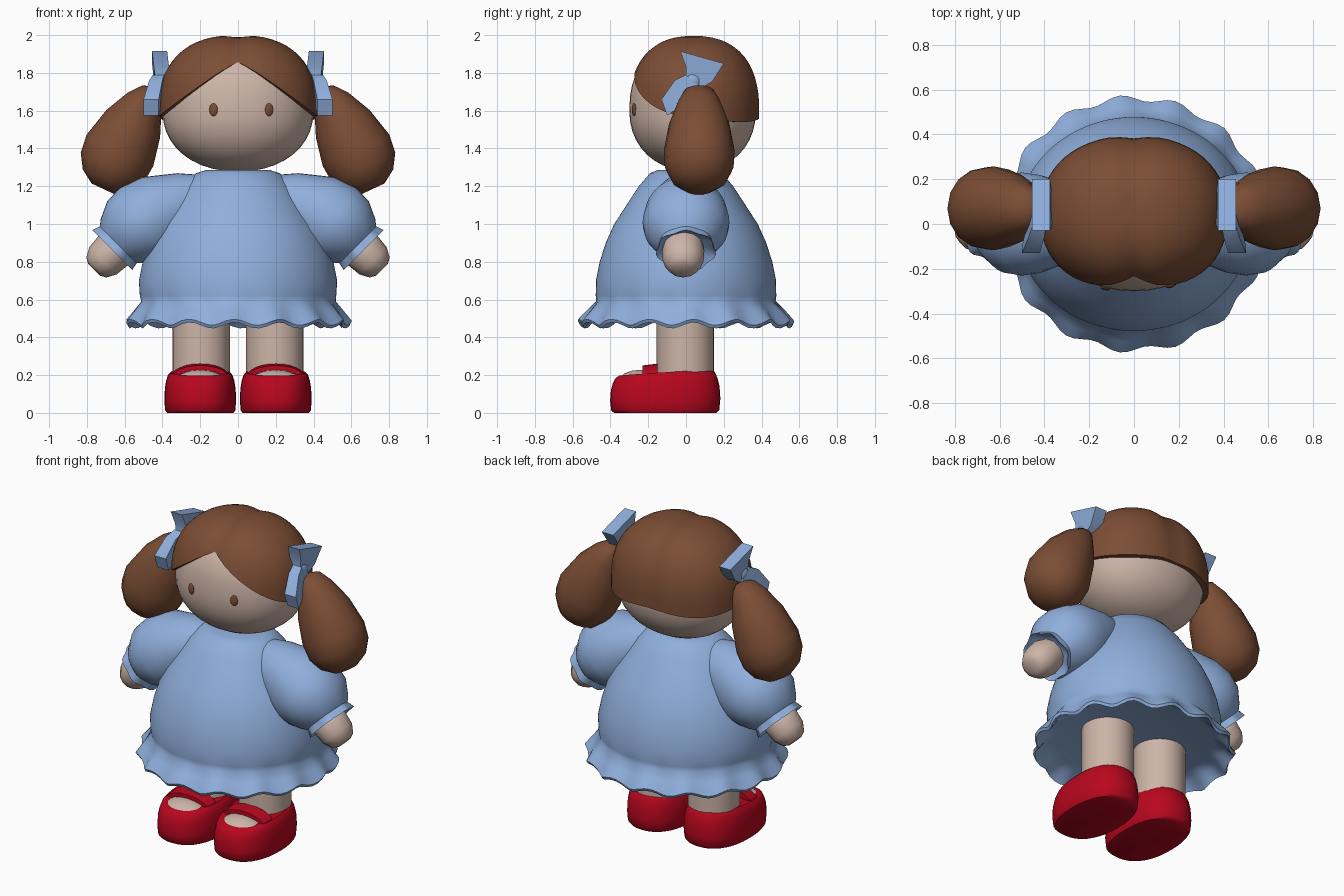
import bpy, bmesh, math
from math import sin, cos, pi, radians
from mathutils import Vector

if "Cube" in bpy.data.objects:
    bpy.data.objects.remove(bpy.data.objects["Cube"])


def material(name, rgb):
    m = bpy.data.materials.new(name)
    m.diffuse_color = (*rgb, 1)
    m.use_nodes = True
    m.node_tree.nodes["Principled BSDF"].inputs["Base Color"].default_value = m.diffuse_color
    return m


SKIN = material("skin", (0.61, 0.46, 0.39))
BLUE = material("blue cloth", (0.28, 0.43, 0.72))
BROWN = material("brown hair", (0.20, 0.075, 0.035))
RED = material("red shoe", (0.48, 0.002, 0.013))


def loft(name, rings, mat, angle=50):
    """Skin a list of closed point rings and cap both ends."""
    bm = bmesh.new()
    rows = [[bm.verts.new(p) for p in r] for r in rings]
    n = len(rows[0])
    for a, b in zip(rows, rows[1:]):
        for i in range(n):
            j = (i + 1) % n
            bm.faces.new((a[i], a[j], b[j], b[i]))
    bm.faces.new(rows[0])
    bm.faces.new(rows[-1])
    bmesh.ops.recalc_face_normals(bm, faces=bm.faces)
    me = bpy.data.meshes.new(name)
    bm.to_mesh(me)
    bm.free()
    me.materials.append(mat)
    ob = bpy.data.objects.new(name, me)
    bpy.context.collection.objects.link(ob)
    bpy.ops.object.select_all(action='DESELECT')
    ob.select_set(True)
    bpy.context.view_layer.objects.active = ob
    bpy.ops.object.shade_smooth_by_angle(angle=radians(angle))
    return ob


def spow(v, e):
    return math.copysign(abs(v) ** e, v)


def angles(n):
    return [2 * pi * i / n for i in range(n)]


def tube(name, rows, s, mat, n=20, waves=6):
    """Rows of (x, y, z, tilt, radius, y radius, ripple); s mirrors in x."""
    rings = []
    for x, y, z, tilt, r, ry, rip in rows:
        k = radians(tilt)
        ring = []
        for t in angles(n):
            w = 1 + rip * cos(waves * t)
            ring.append((s * (x + sin(k) * r * w * cos(t)), y + ry * w * sin(t),
                         z + cos(k) * r * w * cos(t)))
        rings.append(ring)
    return loft(name, rings, mat)


def ellipsoid(name, c, r, mat, rot=0, n=16):
    rings = []
    for k in range(n // 2 + 1):
        p = max(-1.55, min(1.55, -pi / 2 + pi * k / (n // 2)))
        rings.append([Vector(c) + Vector((r[0] * cos(p) * cos(t) * cos(rot) - r[1] * cos(p) * sin(t) * sin(rot),
                                          r[0] * cos(p) * cos(t) * sin(rot) + r[1] * cos(p) * sin(t) * cos(rot),
                                          r[2] * sin(p))) for t in angles(n)])
    return loft(name, rings, mat)


# Head: full cheeks, slightly squarer than a ball
HZ, HY = 1.6, 0.04
rings = []
for k in range(21):
    p = max(-1.54, min(1.54, -pi / 2 + pi * k / 20))
    e, rz = (2 / 2.4, 0.36) if p > 0 else (2 / 2.15, 0.322)
    r = cos(p) ** e
    rings.append([(0.4 * r * spow(cos(t), 0.95), HY + (0.33 if sin(t) > 0 else 0.34) * r * spow(sin(t), 0.95),
                   HZ + rz * spow(sin(p), e)) for t in angles(40)])
loft("head", rings, SKIN)


# Hair cap: parted in the middle, hairline varies with direction
def hairline(a):
    if cos(a) > 0:
        return 1.87 - 0.30 * abs(sin(a))
    return 1.57 - 0.03 * abs(sin(2 * a))


E = 2 / 2.4
rings = []
for k in range(16):
    ring = []
    for a in angles(56):
        h = (hairline(a) - HZ) / 0.4
        end = math.asin(spow(h, 1 / E))
        p = 1.54 + (end - 1.54) * min(k, 14) / 14
        r = cos(p) ** E * (0.9 if k == 15 else 1)
        x = 0.42 * r * sin(a)
        r *= 1 - (0.045 if cos(a) > 0 else 0.035) * math.exp(-(x / 0.05) ** 2)
        z = HZ + 0.4 * spow(sin(p), E) - 0.012 * math.exp(-(x / 0.05) ** 2)
        ring.append((0.42 * r * spow(sin(a), 0.9),
                     HY - (0.35 if cos(a) > 0 else 0.355) * r * spow(cos(a), 0.9), z))
    rings.append(ring)
loft("hair", rings, BROWN)

# Eyes
for name, x in (("left_eye", -0.13), ("right_eye", 0.165)):
    y = HY - 0.342 * (1 - (abs(x) / 0.4) ** 2.1) ** (1 / 2.1)
    ellipsoid(name, (x, y, 1.605), (0.023, 0.009, 0.034), BROWN, x * 2)

# Dress: flared body, pinched waist above the hem, rippled ruffle, closed inside
profile = [(1.285, 0.17, 0.15, 0, 0), (1.27, 0.22, 0.19, 0, 0), (1.2, 0.29, 0.25, 0, 0), (1.1, 0.36, 0.315, 0, 0),
           (1.0, 0.425, 0.38, 0, 0), (0.9, 0.475, 0.425, 0, 0), (0.8, 0.505, 0.457, 0, 0),
           (0.7, 0.525, 0.477, 0, 0), (0.62, 0.52, 0.478, 0, 0), (0.59, 0.515, 0.475, 0.003, 0),
           (0.54, 0.55, 0.52, 0.008, 0.004), (0.48, 0.588, 0.562, 0.014, 0.016),
           (0.463, 0.579, 0.553, 0.014, 0.016), (0.515, 0.53, 0.50, 0.008, 0.005), (0.54, 0.47, 0.44, 0, 0)]
rings = [[((rx + w * cos(15 * t)) * cos(t), (ry + w * cos(15 * t)) * sin(t), z + wz * sin(15 * t + 0.5))
          for t in angles(105)] for z, rx, ry, w, wz in profile]
loft("dress", rings, BLUE)

for side, s in (("right", 1), ("left", -1)):
    # Pigtail
    tube(side + "_pigtail", [(0.43, 0.07, 1.715, 55, 0.02, 0.03, 0), (0.455, 0.07, 1.70, 55, 0.06, 0.08, 0),
                             (0.495, 0.07, 1.64, 58, 0.105, 0.115, 0), (0.555, 0.07, 1.53, 63, 0.16, 0.16, 0),
                             (0.625, 0.07, 1.39, 65, 0.195, 0.187, 0), (0.665, 0.07, 1.30, 65, 0.185, 0.182, 0),
                             (0.695, 0.07, 1.23, 65, 0.14, 0.145, 0), (0.712, 0.07, 1.185, 65, 0.07, 0.075, 0)],
         s, BROWN, 16)

    # Puffed sleeve with rippled cuff
    tube(side + "_sleeve", [(0.20, 0, 1.12, 0, 0.14, 0.13, 0), (0.30, 0, 1.09, 6, 0.18, 0.175, 0),
                            (0.42, 0, 1.05, 24, 0.217, 0.218, 0), (0.50, 0, 1.01, 33, 0.222, 0.23, 0),
                            (0.56, 0, 0.965, 40, 0.205, 0.22, 0), (0.61, 0, 0.91, 45, 0.165, 0.175, 0),
                            (0.632, 0, 0.888, 45, 0.138, 0.145, 0.02), (0.662, 0, 0.858, 45, 0.148, 0.155, 0.05),
                            (0.655, 0, 0.865, 45, 0.135, 0.145, 0.05), (0.635, 0, 0.885, 45, 0.1, 0.1, 0)],
         s, BLUE, 36, 7)

    # Hand
    tube(side + "_hand", [(0.60, -0.015, 0.92, 45, 0.09, 0.1, 0), (0.66, -0.015, 0.86, 45, 0.11, 0.112, 0),
                          (0.715, -0.015, 0.805, 45, 0.102, 0.108, 0), (0.75, -0.015, 0.77, 45, 0.075, 0.08, 0),
                          (0.762, -0.015, 0.758, 45, 0.045, 0.045, 0)], s, SKIN, 12)

    # Hair bow: two flared loops joined at a knot
    def loop(name, rows):
        loft(name, [[(s * x0, *a), (s * x1, *a), (s * x1, *b), (s * x0, *b)] for x0, x1, a, b in rows], BLUE, 30)
    loop(side + "_bow_upper", [(0.39, 0.44, (0.0, 1.79), (0.08, 1.72)),
                               (0.365, 0.445, (0.0, 1.83), (0.14, 1.755)),
                               (0.375, 0.455, (-0.03, 1.915), (0.2, 1.85))])
    loop(side + "_bow_lower", [(0.39, 0.45, (0.0, 1.79), (0.08, 1.72)),
                               (0.40, 0.47, (-0.06, 1.76), (0.03, 1.66)),
                               (0.42, 0.50, (-0.13, 1.66), (-0.10, 1.575))])
    ellipsoid(side + "_bow_knot", (s * 0.42, 0.035, 1.755), (0.035, 0.05, 0.05), BLUE, 0, 10)

    # Leg
    x0 = s * 0.195
    loft(side + "_leg", [[(x0 + 0.152 * cos(t), -0.003 + 0.152 * sin(t), z) for t in angles(28)]
                         for z in (0.12, 0.4, 0.56)], SKIN)

    # Shoe, foot showing in the opening, and strap
    x0 = s * 0.2
    rings = []
    for z, k in ((0, 0.93), (0.015, 0.98), (0.07, 1), (0.13, 0.985), (0.17, 0.95), (0.2, 0.9), (0.215, 0.83),
                 (0.213, 0.7)):
        rings.append([(x0 + 0.19 * k * spow(cos(t), 0.85), -0.11 + 0.292 * k * spow(sin(t), 0.85),
                       z + 0.08 * z * sin(t)) for t in angles(36)])
    loft(side + "_shoe", rings, RED)
    ellipsoid(side + "_foot", (x0, -0.245, 0.16), (0.14, 0.115, 0.068), SKIN)
    rings = []
    for i in range(13):
        t = pi * i / 12
        rings.append([(x0 + (0.14 + d) * cos(t), -0.185 + w, 0.19 + (0.055 + d) * sin(t))
                      for w, d in ((-0.045, -0.02), (-0.045, 0.006), (0.035, 0.016), (0.035, -0.02))])
    loft(side + "_shoe_strap", rings, RED, 40)
